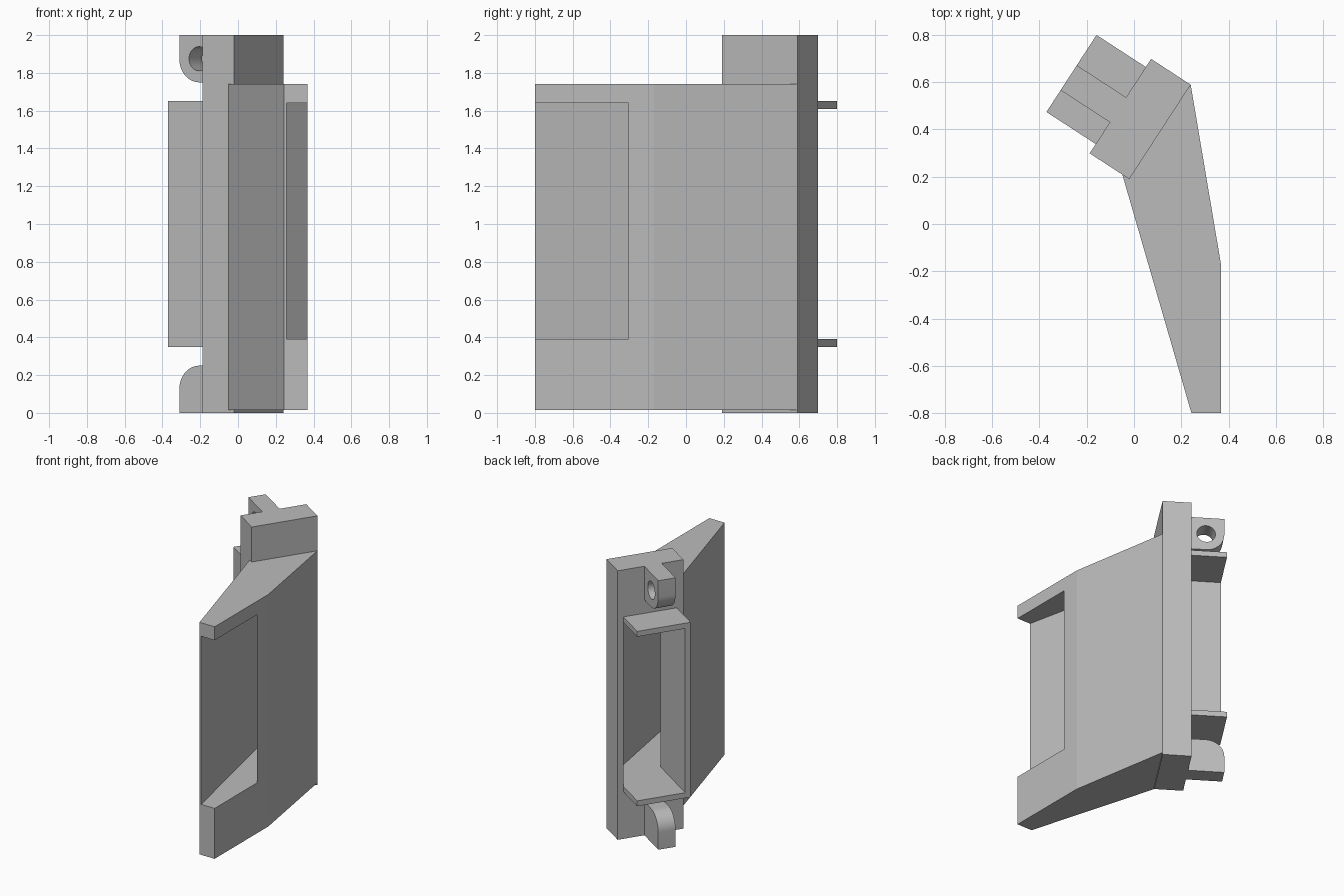
import bpy, bmesh, math
from mathutils import Matrix, Vector

cube = bpy.data.objects.get("Cube")
if cube:
    bpy.data.objects.remove(cube, do_unlink=True)

grey = bpy.data.materials.new("plain grey")
grey.use_nodes = True
grey.diffuse_color = (0.5, 0.5, 0.5, 1)
grey.node_tree.nodes["Principled BSDF"].inputs["Base Color"].default_value = (0.5, 0.5, 0.5, 1)

# Mounting frame: v runs along the flange, u points out of its back
ORIGIN = Vector((-0.02, 0.19))
V = Vector((0.545, 0.838))
U = Vector((-0.838, 0.545))


def uv(u, v):
    return ORIGIN + U * u + V * v


def prism(name, points, low, high, place=None):
    """Extrude a flat outline from low to high, then place it."""
    bm = bmesh.new()
    base = bm.faces.new([bm.verts.new((p[0], p[1], low)) for p in points])
    top = bmesh.ops.extrude_face_region(bm, geom=[base])["geom"]
    verts = [g for g in top if isinstance(g, bmesh.types.BMVert)]
    bmesh.ops.translate(bm, verts=verts, vec=(0, 0, high - low))
    if place:
        bm.transform(place)
    bmesh.ops.recalc_face_normals(bm, faces=bm.faces)
    mesh = bpy.data.meshes.new(name)
    bm.to_mesh(mesh)
    bm.free()
    mesh.materials.append(grey)
    obj = bpy.data.objects.new(name, mesh)
    bpy.context.collection.objects.link(obj)
    return obj


def block(name, u0, u1, v0, v1, low, high):
    return prism(name, [uv(u0, v0), uv(u1, v0), uv(u1, v1), uv(u0, v1)], low, high)


def cut(obj, cutter):
    cutter.hide_render = True
    cutter.hide_set(True)
    mod = obj.modifiers.new("opening", 'BOOLEAN')
    mod.operation = 'DIFFERENCE'
    mod.solver = 'EXACT'
    mod.object = cutter


FLANGE, BACK, WIDTH = 0.2, 0.449, 0.477
SIDE0, SIDE1, WALL = 0.047, 0.436, 0.04
LOW, HIGH = 0.35, 1.65

# Tapered duct body, open at its side near the tip
body = prism("duct_body", [(0.243, -0.8), (0.368, -0.8), (0.368, -0.17),
                           uv(0, WIDTH), uv(0, 0), uv(0.035, 0)], 0.015, 1.74)
passage = prism("passage_cutter", [(0.268, -0.85), (0.5, -0.85), (0.5, -0.305), (0.368, -0.305),
                                   uv(0, SIDE1), uv(0.1, SIDE1), uv(0.1, SIDE0 + WALL),
                                   uv(0, SIDE0 + WALL)], LOW + WALL, HIGH - 0.01)
cut(body, passage)

# Mounting flange with a tall rectangular opening
flange = block("mounting_flange", 0, FLANGE, 0, WIDTH, 0, 2)
cut(flange, block("flange_cutter", -0.1, 0.3, SIDE0 + WALL, SIDE1, LOW + WALL, HIGH - WALL))

# Three-sided collar behind the flange
block("collar_bottom", FLANGE, BACK, SIDE0, SIDE1, LOW, LOW + WALL)
block("collar_top", FLANGE, BACK, SIDE0, SIDE1, HIGH - WALL, HIGH)
block("collar_side", FLANGE, BACK, SIDE0, SIDE0 + WALL, LOW + WALL, HIGH - WALL)

# Lugs with a rounded inner corner and a bolt hole, mirrored top to bottom
R = 0.125
CENTRE = BACK - R
for name, base, sign in (("lower_lug", 0, 1), ("upper_lug", 2, -1)):
    place = Matrix(((U.x, 0, V.x, ORIGIN.x), (U.y, 0, V.y, ORIGIN.y),
                    (0, sign, 0, base), (0, 0, 0, 1)))
    arc = [(CENTRE + R * math.cos(a), R + R * math.sin(a))
           for a in (math.pi / 2 * i / 12 for i in range(13))]
    lug = prism(name, [(FLANGE, 0), (BACK, 0)] + arc + [(FLANGE, 2 * R)], 0.157, 0.283, place)
    circle = [(CENTRE + 0.064 * math.cos(a), R + 0.064 * math.sin(a))
              for a in (math.tau * i / 32 for i in range(32))]
    cut(lug, prism(name + "_hole_cutter", circle, 0.1, 0.34, place))
    bpy.ops.object.select_all(action='DESELECT')
    lug.select_set(True)
    bpy.context.view_layer.objects.active = lug
    bpy.ops.object.shade_smooth_by_angle(angle=math.radians(30))
